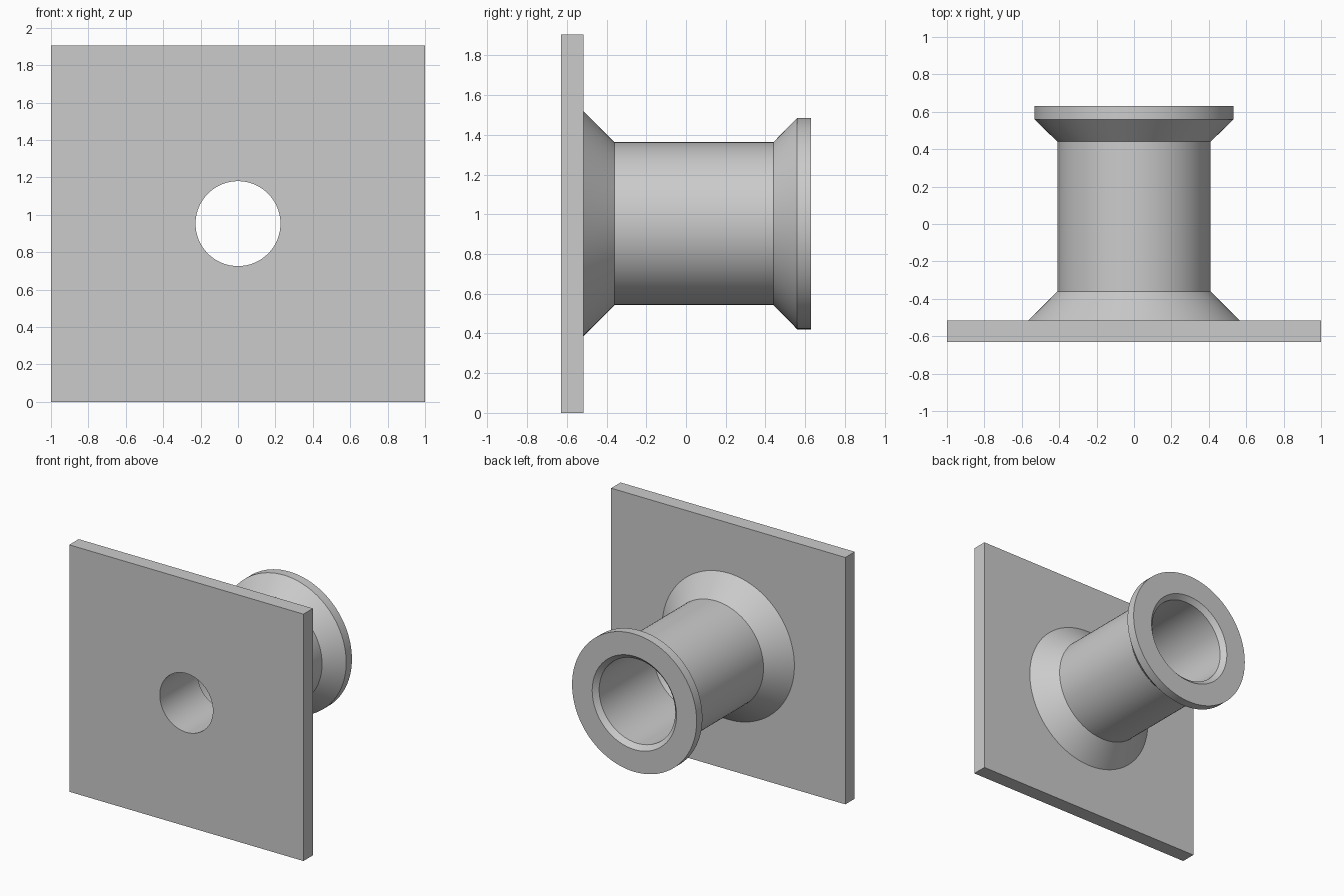
import bpy
import math
from mathutils import Matrix

old = bpy.data.objects.get("Cube")
if old:
    bpy.data.objects.remove(old, do_unlink=True)

AXIS_Z = 0.953
SIDES = 96

grey = bpy.data.materials.new("plain grey")
grey.use_nodes = True
colour = (0.6, 0.6, 0.6, 1)
grey.diffuse_color = colour
grey.node_tree.nodes["Principled BSDF"].inputs["Base Color"].default_value = colour


def lathe(name, profile):
    """Turn a closed (radius, y) profile around the horizontal bore axis."""
    verts, faces = [], []
    n = len(profile)
    for i in range(SIDES):
        a = math.tau * i / SIDES
        verts += [(r * math.cos(a), y, AXIS_Z + r * math.sin(a)) for r, y in profile]
        j = (i + 1) % SIDES
        for k in range(n):
            m = (k + 1) % n
            faces.append((i * n + k, i * n + m, j * n + m, j * n + k))
    mesh = bpy.data.meshes.new(name)
    mesh.from_pydata(verts, [], faces)
    obj = bpy.data.objects.new(name, mesh)
    bpy.context.collection.objects.link(obj)
    mesh.materials.append(grey)
    # consistent outward normals and smooth round walls
    bpy.ops.object.select_all(action='DESELECT')
    obj.select_set(True)
    bpy.context.view_layer.objects.active = obj
    bpy.ops.object.mode_set(mode='EDIT')
    bpy.ops.mesh.select_all(action='SELECT')
    bpy.ops.mesh.normals_make_consistent(inside=False)
    bpy.ops.object.mode_set(mode='OBJECT')
    bpy.ops.object.shade_smooth_by_angle(angle=math.radians(25))
    return obj


# Mounting plate with a round through hole
front, back, hole = -0.63, -0.515, 0.227
bpy.ops.mesh.primitive_cube_add(size=1, location=(0, (front + back) / 2, AXIS_Z))
plate = bpy.context.object
plate.name = "mounting_plate"
plate.data.transform(Matrix.Diagonal((2, back - front, 2 * AXIS_Z, 1)))
plate.data.materials.append(grey)

bpy.ops.mesh.primitive_cylinder_add(vertices=SIDES, radius=hole, depth=0.5,
                                    location=plate.location,
                                    rotation=(math.pi / 2, 0, 0))
cutter = bpy.context.object
cutter.name = "hole_cutter"
cutter.data.materials.append(grey)
cut = plate.modifiers.new("hole", 'BOOLEAN')
cut.object = cutter
cut.solver = 'EXACT'
bpy.context.view_layer.objects.active = plate
bpy.ops.object.modifier_apply(modifier=cut.name)
bpy.data.objects.remove(cutter, do_unlink=True)
bpy.ops.object.select_all(action='DESELECT')
plate.select_set(True)
bpy.ops.object.shade_smooth_by_angle(angle=math.radians(25))

# Flanged tube: flared base, barrel, rear flange, chamfered stepped bore
lathe("flanged_tube", [
    (hole, back), (0.565, back), (0.41, -0.36), (0.41, 0.44),
    (0.532, 0.56), (0.532, 0.63),
    (0.36, 0.63), (0.325, 0.595), (0.325, -0.075), (hole, -0.173),
])
